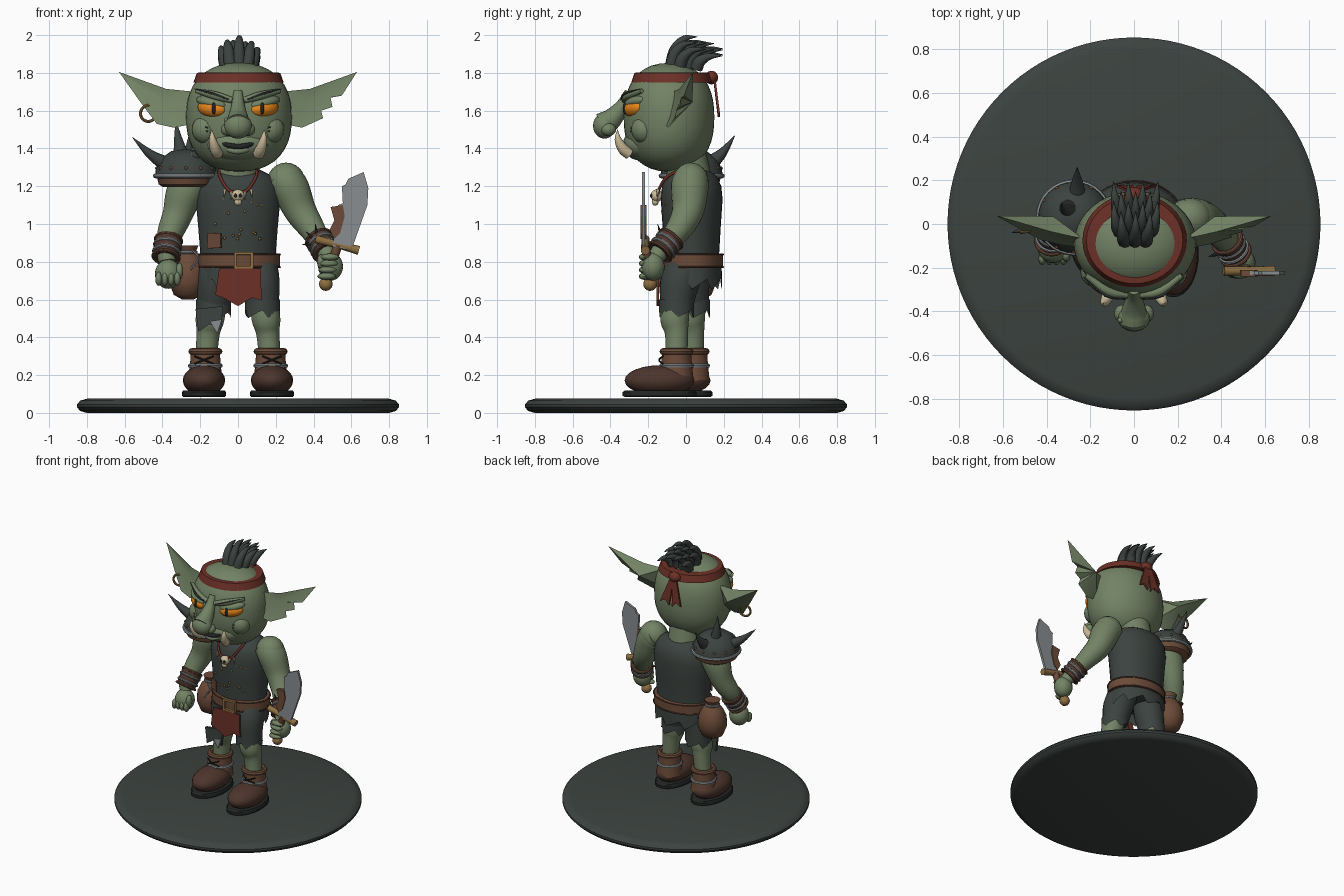
import bpy, bmesh, math, random
from mathutils import Vector, Matrix, Euler

cube = bpy.data.objects.get("Cube")
if cube:
    bpy.data.objects.remove(cube)
random.seed(4)


def material(name, *rgb):
    m = bpy.data.materials.new(name)
    m.use_nodes = True
    m.diffuse_color = (*rgb, 1)
    m.node_tree.nodes["Principled BSDF"].inputs["Base Color"].default_value = (*rgb, 1)
    return m


skin = material("green skin", .17, .225, .13)
cloth = material("dark cloth", .045, .056, .05)
black = material("black", .015, .018, .017)
leather = material("brown leather", .15, .07, .04)
boot = material("dark boot leather", .075, .036, .026)
red = material("red cloth", .15, .03, .02)
orange = material("orange eye", .8, .24, .01)
bone = material("bone", .6, .5, .32)
steel = material("steel", .25, .27, .28)
brass = material("brass", .27, .16, .055)


def finish(name, bm, mat, angle=40):
    bmesh.ops.recalc_face_normals(bm, faces=bm.faces)
    me = bpy.data.meshes.new(name)
    bm.to_mesh(me)
    bm.free()
    ob = bpy.data.objects.new(name, me)
    bpy.context.collection.objects.link(ob)
    me.materials.append(mat)
    bpy.ops.object.select_all(action="DESELECT")
    ob.select_set(True)
    bpy.context.view_layer.objects.active = ob
    bpy.ops.object.shade_smooth_by_angle(angle=math.radians(angle))
    return ob


def bridge(bm, rings, caps=True):
    n = len(rings[0])
    for a, b in zip(rings, rings[1:]):
        for i in range(n):
            bm.faces.new((a[i], a[(i + 1) % n], b[(i + 1) % n], b[i]))
    if caps:
        bm.faces.new(rings[0])
        bm.faces.new(rings[-1])


def lathe(name, profile, loc, mat, sx=1, sy=1, n=32, jag=0, rot=(0, 0, 0)):
    """Turn (radius, height) pairs; jag tears the first ring into points."""
    bm = bmesh.new()
    rings = []
    for k, (r, z) in enumerate(profile):
        rings.append([bm.verts.new((r * sx * math.cos(math.tau * i / n), r * sy * math.sin(math.tau * i / n),
                                    z + (jag * (i % 4 - 2) if k == 0 else 0))) for i in range(n)])
    bridge(bm, rings, not jag)
    bm.transform(Matrix.Translation(loc) @ Euler(rot).to_matrix().to_4x4())
    return finish(name, bm, mat)


def tube(name, path, mat, n=14, steps=5):
    """Smooth tube through (x, y, z, radius) points."""
    p = [Vector(q) for q in path]
    p = [2 * p[0] - p[1]] + p + [2 * p[-1] - p[-2]]
    line = []
    for a, b, c, d in zip(p, p[1:], p[2:], p[3:]):
        for k in range(steps):
            t = k / steps
            line.append(b + (c - a) * t / 2 + (2 * a - 5 * b + 4 * c - d) * t * t / 2
                        + (3 * b - a - 3 * c + d) * t ** 3 / 2)
    line.append(p[-2])
    bm, rings, side, old = bmesh.new(), [], None, None
    for i, q in enumerate(line):
        tan = (line[min(i + 1, len(line) - 1)] - line[max(i - 1, 0)]).to_3d().normalized()
        if side is None:
            side = tan.orthogonal().normalized()
        else:
            side = old.rotation_difference(tan) @ side
        old, up = tan, tan.cross(side)
        rings.append([bm.verts.new(q.to_3d() + max(q.w, .001) * (side * math.cos(a) + up * math.sin(a)))
                      for a in (math.tau * k / n for k in range(n))])
    bridge(bm, rings)
    return finish(name, bm, mat, 50)


def ball(name, loc, size, mat, rot=(0, 0, 0), seg=24):
    bm = bmesh.new()
    bmesh.ops.create_uvsphere(bm, u_segments=seg, v_segments=seg // 2, radius=1)
    size = size if isinstance(size, tuple) else (size,) * 3
    bm.transform(Matrix.LocRotScale(Vector(loc), Euler(rot), Vector(size)))
    return finish(name, bm, mat, 60)


def plate(name, outline, y, thick, mat, origin=(0, 0), rot=(0, 0, 0)):
    """Extrude an x-z outline along y, turned about its origin."""
    bm = bmesh.new()
    f = bm.faces.new([bm.verts.new((x, -thick / 2, z)) for x, z in outline])
    new = bmesh.ops.extrude_face_region(bm, geom=[f])["geom"]
    bmesh.ops.translate(bm, verts=[v for v in new if isinstance(v, bmesh.types.BMVert)], vec=(0, thick, 0))
    bm.transform(Matrix.Translation((origin[0], y, origin[1])) @ Euler(rot).to_matrix().to_4x4())
    return finish(name, bm, mat, 20)


def ring(name, loc, radius, minor, mat, rot=(0, 0, 0), sy=1):
    prof = [(radius + minor * math.cos(a), minor * math.sin(a)) for a in (math.tau * k / 8 for k in range(9))]
    return lathe(name, prof, loc, mat, sy=sy, rot=rot, jag=1e-9)


# Display base
lathe("base", [(.8, 0), (.835, .01), (.853, .03), (.853, .045), (.835, .065), (.8, .075)], (0, 0, 0), cloth, n=96)

# Legs and boots
for s, word, y in ((1, "left", -.05), (-1, "right", .035)):
    tube(word + "_shorts", [(s * .1, .03, .82, .1), (s * .115, y * .6, .7, .105), (s * .13, y, .57, .088)], cloth, 20)
    lathe(word + "_torn_hem", [(.093, -.03), (.092, .04)], (s * .13, y, .56), cloth, n=20, jag=.014)
    tube(word + "_leg", [(s * .13, y, .62, .07), (s * .148, y - .01, .5, .077), (s * .158, y, .42, .062),
                         (s * .17, y, .28, .058)], skin, 20)
    x = s * .18
    lathe(word + "_sole", [(.95, .085), (1, .09), (1, .11), (.95, .118)], (x, y - .09, 0), black, .116, .195)
    ball(word + "_shoe", (x, y - .09, .172), (.112, .185, .08), boot)
    lathe(word + "_boot_shaft", [(.09, .17), (.082, .25), (.078, .3), (.08, .33)], (x * .96, y, 0), leather)
    ring(word + "_boot_cuff", (x * .96, y, .325), .072, .018, leather)
    ring(word + "_boot_band", (x * .96, y, .25), .08, .012, steel)
    for t in (-1, 1):
        tube(word + "_lace", [(x - t * .05, y - .073, .26, .005), (x, y - .092, .28, .005),
                              (x + t * .05, y - .073, .3, .005)], black, 6)
plate("knee_rag", [(-.075, .06), (.07, .075), (.06, -.05), (0, -.02), (-.06, -.06)], -.065, .02, cloth, (-.15, .49))
plate("knee_shard", [(-.03, .0), (.035, .01), (.01, -.065)], -.08, .008, steel, (-.12, .485))

# Tunic, torn skirt and belt
lathe("tunic", [(.2, .74), (.2, .85), (.212, 1), (.224, 1.13), (.215, 1.2), (.18, 1.255), (.12, 1.285)],
      (0, .03, 0), cloth, sy=.73)
lathe("torn_skirt", [(.212, .69), (.208, .8)], (0, .03, 0), cloth, sy=.76, n=36, jag=.018)
lathe("belt", [(.2, .765), (.217, .77), (.217, .84), (.2, .845)], (.005, .03, 0), leather, sy=.77)
for z in (.772, .838):
    ring("belt_edge", (.005, .03, z), .216, .006, boot, sy=.77)
for t in (-1, 1):
    plate("buckle_side", [(-.007, -.042), (.007, -.042), (.007, .042), (-.007, .042)], -.145, .02, brass,
          (.03 + t * .044, .808))
    plate("buckle_bar", [(-.05, -.007), (.05, -.007), (.05, .007), (-.05, .007)], -.145, .02, brass,
          (.03, .808 + t * .037))
plate("loincloth", [(-.1, .2), (.12, .2), (.125, .03), (.075, .045), (.0, 0), (-.07, .04), (-.12, .06)], -.15, .012,
      red, (0, .565))
plate("tunic_patch", [(-.045, -.04), (.045, -.035), (.042, .04), (-.04, .042)], -.106, .009, leather, (-.125, .91),
      (0, 0, -.62))
for k in range(16):
    x, z = random.uniform(-.14, .15), random.uniform(.9, 1.15)
    ball("tunic_stud", (x, .03 - .73 * math.sqrt(.215 ** 2 - x * x), z), .008, brass, seg=8)

# Belt pouch
lathe("pouch", [(.03, .6), (.075, .625), (.1, .69), (.098, .76), (.07, .82), (.04, .85), (.055, .885)],
      (-.265, .06, 0), leather)
ring("pouch_tie", (-.265, .06, .85), .042, .01, steel)
tube("pouch_cord", [(-.24, -.02, .86, .006), (-.21, -.04, .82, .006), (-.25, -.05, .76, .006)], steel, 6)

# Arms, fists and bracers
tube("left_arm", [(.21, .03, 1.25, .085), (.27, .02, 1.2, .1), (.33, .01, 1.07, .085), (.395, -.04, .97, .068),
                  (.45, -.12, .88, .05), (.48, -.16, .82, .045)], skin, 20)
ball("left_shoulder", (.255, .025, 1.225), (.1, .095, .1), skin)
ball("left_fist", (.49, -.175, .775), (.066, .062, .075), skin)
tube("right_arm", [(-.22, .04, 1.25, .085), (-.28, .04, 1.17, .098), (-.32, .03, 1.05, .08), (-.36, -.01, .95, .068),
                   (-.38, -.07, .86, .052), (-.375, -.09, .8, .046)], skin, 20)
ball("right_fist", (-.37, -.11, .735), (.07, .068, .078), skin)
for k in range(4):
    ball("left_finger", (.487 - k * .006, -.22, .825 - k * .034), (.05, .03, .019), skin, seg=12)
    ball("right_finger", (-.42 + k * .033, -.158, .71), (.018, .03, .038), skin, seg=12)
ball("left_thumb", (.44, -.2, .8), (.022, .03, .04), skin, seg=12)
ball("right_thumb", (-.31, -.145, .75), (.02, .028, .045), skin, seg=12)
for word, a, b in (("left", (.425, -.075, .925), (.468, -.14, .85)), ("right", (-.367, -.02, .92), (-.382, -.085, .82))):
    a, b = Vector(a), Vector(b)
    turn = (b - a).to_track_quat("Z", "Y").to_euler()
    tube(word + "_bracer", [(*a, .074), (*((a + b) / 2), .07), (*b, .066)], boot, 20)
    for t, mat in ((.05, leather), (.35, steel), (.7, steel), (.95, leather)):
        ring(word + "_bracer_band", a.lerp(b, t), .069, .009, mat, turn)
for dx, dz in ((-.07, .06), (-.02, .1), (-.09, -.01)):
    tube("bracer_thorn", [(.42, -.12, .9, .018), (.43 + dx, -.15, .9 + dz, .001)], black, 8)

# Cleaver sword
plate("blade", [(.5, .88), (.53, 1.1), (.555, 1.11), (.55, 1.2), (.57, 1.21), (.585, 1.24), (.665, 1.275), (.69, 1.19),
                (.685, 1.1), (.6, .86)], -.225, .018, steel)
plate("blade_wrap", [(.49, 1.09), (.555, 1.1), (.565, 1.04), (.54, .95), (.51, .92), (.485, .97), (.51, 1.02)],
      -.225, .03, leather)
tube("guard", [(.41, -.215, .92, .022), (.53, -.215, .89, .02), (.64, -.215, .86, .024)], brass)
tube("grip", [(.53, -.215, .89, .024), (.465, -.19, .69, .022)], leather)
ball("pommel", (.465, -.19, .682), .036, brass)

# Spiked shoulder guard
lathe("guard_lining", [(.12, 1.195), (.145, 1.21), (.158, 1.265)], (-.275, .03, 0), leather)
lathe("shoulder_guard", [(.165, 1.25), (.16, 1.29), (.135, 1.345), (.08, 1.385), (.01, 1.395)], (-.275, .03, 0), cloth)
ring("guard_rim", (-.275, .03, 1.255), .162, .013, steel)
for k in range(12):
    a = math.tau * k / 12
    ball("guard_rivet", (-.275 + .155 * math.cos(a), .03 + .155 * math.sin(a), 1.295), .01, leather, seg=8)
for a, b in (((-.37, .01, 1.31), (-.56, -.04, 1.46)), ((-.3, .07, 1.36), (-.33, .09, 1.55)),
             ((-.26, .13, 1.32), (-.26, .26, 1.47)), ((-.23, -.04, 1.34), (-.2, -.09, 1.45))):
    mid = Vector(a).lerp(Vector(b), .5) - Vector((0, 0, .015))
    tube("guard_spike", [(*a, .043), (*mid, .025), (*b, .001)], cloth, 12)
    ball("spike_collar", a, .045, steel)

# Neck and bone necklace
tube("neck", [(0, .02, 1.22, .12), (0, 0, 1.36, .11)], skin, 24)
for s in (-1, 1):
    tube("necklace_cord", [(s * .1, .0, 1.3, .008), (s * .095, -.1, 1.25, .008), (s * .05, -.145, 1.18, .008),
                           (0, -.15, 1.165, .008)], red, 8)
    ball("skull_socket", (s * .013, -.183, 1.15), (.01, .008, .011), black, seg=12)
    for k in (1, 2):
        tube("tooth", [(s * .035 * k, -.148, 1.16 + k * .012, .01), (s * .037 * k, -.152, 1.115 + k * .014, .001)], bone, 8)
ball("skull", (0, -.155, 1.15), (.034, .032, .033), bone)
ball("skull_jaw", (0, -.163, 1.117), (.02, .018, .02), bone)

# Head
steps = [math.sin(math.pi * (k / 20 - .5)) * .9995 for k in range(21)]
lathe("head", [((1 - abs(t) ** 2.35) ** .425, 1.565 + .287 * t) for t in steps], (.005, -.09, 0), skin, .28, .24, n=40)
ball("muzzle", (0, -.235, 1.42), (.165, .1, .085), skin)
tube("nose", [(0, -.3, 1.7, .025), (0, -.335, 1.63, .035), (0, -.39, 1.56, .055), (0, -.44, 1.525, .066)], skin, 20)
ball("nose_tip", (0, -.432, 1.52), (.074, .06, .068), skin)
tube("mouth", [(-.11, -.29, 1.435, .006), (-.05, -.33, 1.417, .013), (.0, -.337, 1.41, .014), (.05, -.33, 1.417, .013),
               (.11, -.29, 1.435, .006)], black, 10)
tube("lower_lip", [(-.1, -.285, 1.41, .01), (0, -.33, 1.385, .017), (.1, -.285, 1.41, .01)], skin, 12)
ball("wart", (-.062, -.44, 1.55), .014, skin, seg=10)
for s in (-1, 1):
    turn = (0, -s * .12, s * .5)
    ball("nostril", (s * .055, -.41, 1.5), (.036, .04, .034), skin)
    ball("cheek", (s * .17, -.22, 1.5), (.075, .07, .075), skin)
    ball("eye", (s * .137, -.272, 1.612), (.084, .05, .047), orange, turn)
    ball("pupil", (s * .128, -.322, 1.612), (.011, .013, .032), black)
    ball("upper_lid", (s * .137, -.262, 1.643), (.093, .055, .034), skin, (0, -s * .2, s * .5))
    tube("brow", [(s * .03, -.325, 1.655, .016), (s * .12, -.307, 1.68, .022), (s * .22, -.235, 1.705, .012)], skin)
    tube("brow_hair", [(s * .05, -.343, 1.66, .004), (s * .13, -.326, 1.69, .007), (s * .23, -.245, 1.715, .002)], cloth, 6)
    tube("tusk", [(s * .108, -.3, 1.37, .03), (s * .122, -.335, 1.4, .028), (s * .135, -.36, 1.45, .018),
                  (s * .14, -.362, 1.5, .001)], bone)
    for k in range(2):
        tube("face_scar", [(s * .16, -.292, 1.49 + k * .02, .004), (s * .2, -.27, 1.5 + k * .02, .004)], cloth, 6)

# Ears: a cupped leaf outline joined to front and back hubs
whole = [(.23, 1.7), (.38, 1.715), (.63, 1.805), (.52, 1.65), (.43, 1.53), (.34, 1.51), (.24, 1.53)]
notched = whole[:3] + [(.55, 1.68), (.49, 1.67), (.5, 1.62), (.44, 1.6), (.45, 1.56)] + whole[5:]
for s, word, outline in ((1, "left", notched), (-1, "right", whole)):
    bm = bmesh.new()
    edge = [bm.verts.new((s * x, -.1 + .2 * (x - .2) + .25 * (z - 1.6), z)) for x, z in outline]
    for y in (-.035, .035):
        hub = bm.verts.new((s * .37, y, 1.645))
        for a, b in zip(edge, edge[1:] + edge[:1]):
            bm.faces.new((a, b, hub))
    finish(word + "_ear", bm, skin, 25)
ring("earring", (-.475, -.03, 1.585), .042, .008, brass, (math.pi / 2, 0, .2))

# Headband with knot and tails
lathe("headband", [(.93, 1.748), (.975, 1.75), (.9, 1.8), (.84, 1.802)], (.003, -.075, 0), red, .245, .22, n=40)
ball("band_knot", (.0, .135, 1.775), (.045, .035, .036), red)
for s in (-1, 1):
    plate("band_tail", [(-.015, 0), (.015, 0), (.045, -.2), (.01, -.17), (-.03, -.2)], .15, .012, red,
          (s * .01, 1.77), (.12, -s * .2, 0))

# Swept-back hair crest
for row in range(4):
    for col in range(3 + row % 2):
        x = (col - (2 + row % 2) / 2) * .045 + .005
        y, h = -.08 + row * .045, .145 - row * .018 - abs(x) * .7
        tube("hair_spike", [(x, y, 1.825, .034), (x * 1.2, y + .02, 1.84 + h * .55, .03),
                            (x * 1.4, y + .07, 1.85 + h * .92, .018), (x * 1.5, y + .14, 1.85 + h, .001)], cloth, 10)
